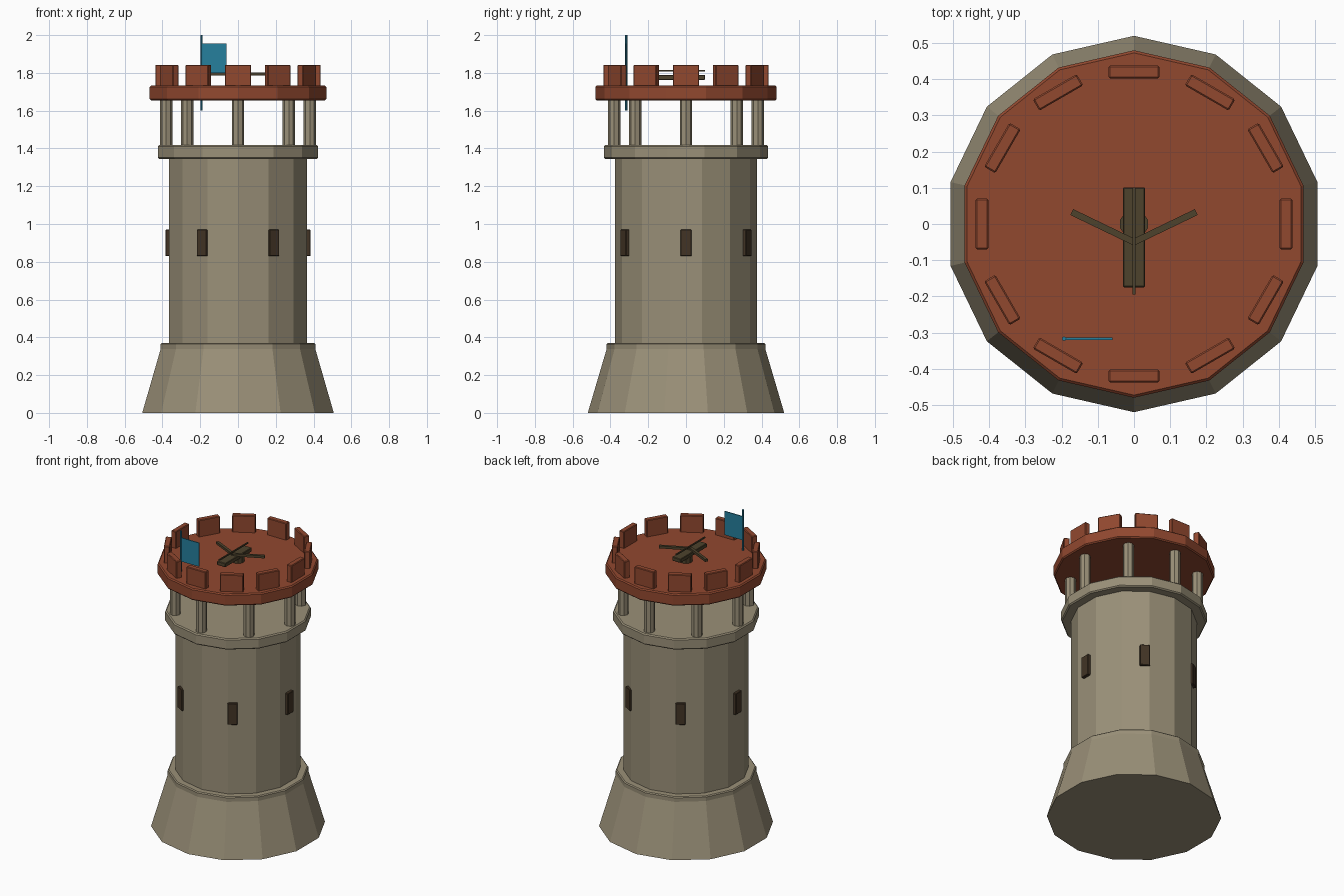
import bpy, bmesh, math
from mathutils import Matrix, Vector

if "Cube" in bpy.data.objects:
    bpy.data.objects.remove(bpy.data.objects["Cube"])


def material(name, rgb):
    lin = [(c / 255 / 12.92) if c < 10 else ((c / 255 + 0.055) / 1.055) ** 2.4 for c in rgb]
    m = bpy.data.materials.new(name)
    m.diffuse_color = (*lin, 1)
    m.use_nodes = True
    m.node_tree.nodes["Principled BSDF"].inputs["Base Color"].default_value = m.diffuse_color
    return m


STONE = material("stone", (154, 144, 120))
BRICK = material("red_brick", (145, 72, 47))
WOOD = material("dark_wood", (77, 66, 44))
DARK = material("window_brown", (66, 52, 37))
BLUE = material("flag_blue", (38, 128, 158))


def finish(name, bm, mat, bevel=0):
    bmesh.ops.recalc_face_normals(bm, faces=bm.faces[:])
    me = bpy.data.meshes.new(name)
    bm.to_mesh(me)
    bm.free()
    me.materials.append(mat)
    ob = bpy.data.objects.new(name, me)
    bpy.context.collection.objects.link(ob)
    if bevel:
        mod = ob.modifiers.new("soft_edges", 'BEVEL')
        mod.width = bevel
        mod.segments = 1
        mod.limit_method = 'ANGLE'
        mod.angle_limit = math.radians(50)
    return ob


def lathe(name, profile, sides, mat, at=(0, 0), bevel=0, turn=math.pi / 2):
    # closed solid from (radius, height) pairs
    bm = bmesh.new()
    rings = []
    for r, z in profile:
        rings.append([bm.verts.new((at[0] + r * math.cos(turn + 2 * math.pi * i / sides),
                                    at[1] + r * math.sin(turn + 2 * math.pi * i / sides), z))
                      for i in range(sides)])
    for a, b in zip(rings, rings[1:]):
        for i in range(sides):
            j = (i + 1) % sides
            bm.faces.new((a[i], a[j], b[j], b[i]))
    bm.faces.new(rings[0])
    bm.faces.new(rings[-1])
    return finish(name, bm, mat, bevel)


def box(name, centre, size, mat, angle=0, bevel=0):
    bm = bmesh.new()
    bmesh.ops.create_cube(bm, size=1)
    bm.transform(Matrix.Translation(centre) @ Matrix.Rotation(angle, 4, 'Z')
                 @ Matrix.Diagonal((*size, 1)))
    return finish(name, bm, mat, bevel)


def around(radius, z, angle):
    return Vector((radius * math.cos(angle), radius * math.sin(angle), z))


# Stone body
lathe("flared_base", [(0.52, 0), (0.418, 0.345)], 14, STONE)
lathe("base_band", [(0.42, 0.325), (0.42, 0.37)], 14, STONE, bevel=0.006)
lathe("shaft", [(0.375, 0.3), (0.375, 1.38)], 14, STONE)
lathe("upper_ledge", [(0.435, 1.345), (0.435, 1.417)], 14, STONE, bevel=0.007)

# Windows around the shaft
for k in range(6):
    a = k * math.pi / 3
    box(f"window_{k}", around(0.37, 0.9, a), (0.03, 0.06, 0.14), DARK, a, 0.003)

# Open gallery pillars
for k in range(8):
    p = around(0.38, 0, k * math.pi / 4)
    lathe(f"pillar_{k}", [(0.033, 1.40), (0.033, 1.67)], 8, STONE, (p.x, p.y))

# Roof platform and battlements
lathe("roof_platform", [(0.48, 1.655), (0.48, 1.732)], 14, BRICK, bevel=0.007)
for k in range(12):
    a = k * math.pi / 6
    box(f"merlon_{k}", around(0.42, 1.785, a), (0.036, 0.14, 0.115), BRICK, a, 0.004)

# Roof crossbow
lathe("crossbow_pivot", [(0.04, 1.73), (0.04, 1.77)], 10, WOOD)
box("crossbow_stock", (0, -0.037, 1.776), (0.062, 0.276, 0.026), WOOD, 0, 0.003)
box("crossbow_bolt", (0, -0.047, 1.812), (0.008, 0.296, 0.008), WOOD)
for s, side in ((1, "right"), (-1, "left")):
    tip = Vector((0.172 * s, 0.033, 0))
    root = Vector((0, -0.05, 0))
    d = tip - root
    box(f"crossbow_arm_{side}", (tip + root) / 2 + Vector((0, 0, 1.793)),
        (d.length, 0.018, 0.016), WOOD, math.atan2(d.y, d.x))

# Flag
lathe("flag_pole", [(0.006, 1.6), (0.006, 2.0)], 8, BLUE, (-0.193, -0.317))
box("flag_cloth", (-0.125, -0.317, 1.877), (0.13, 0.006, 0.156), BLUE)
